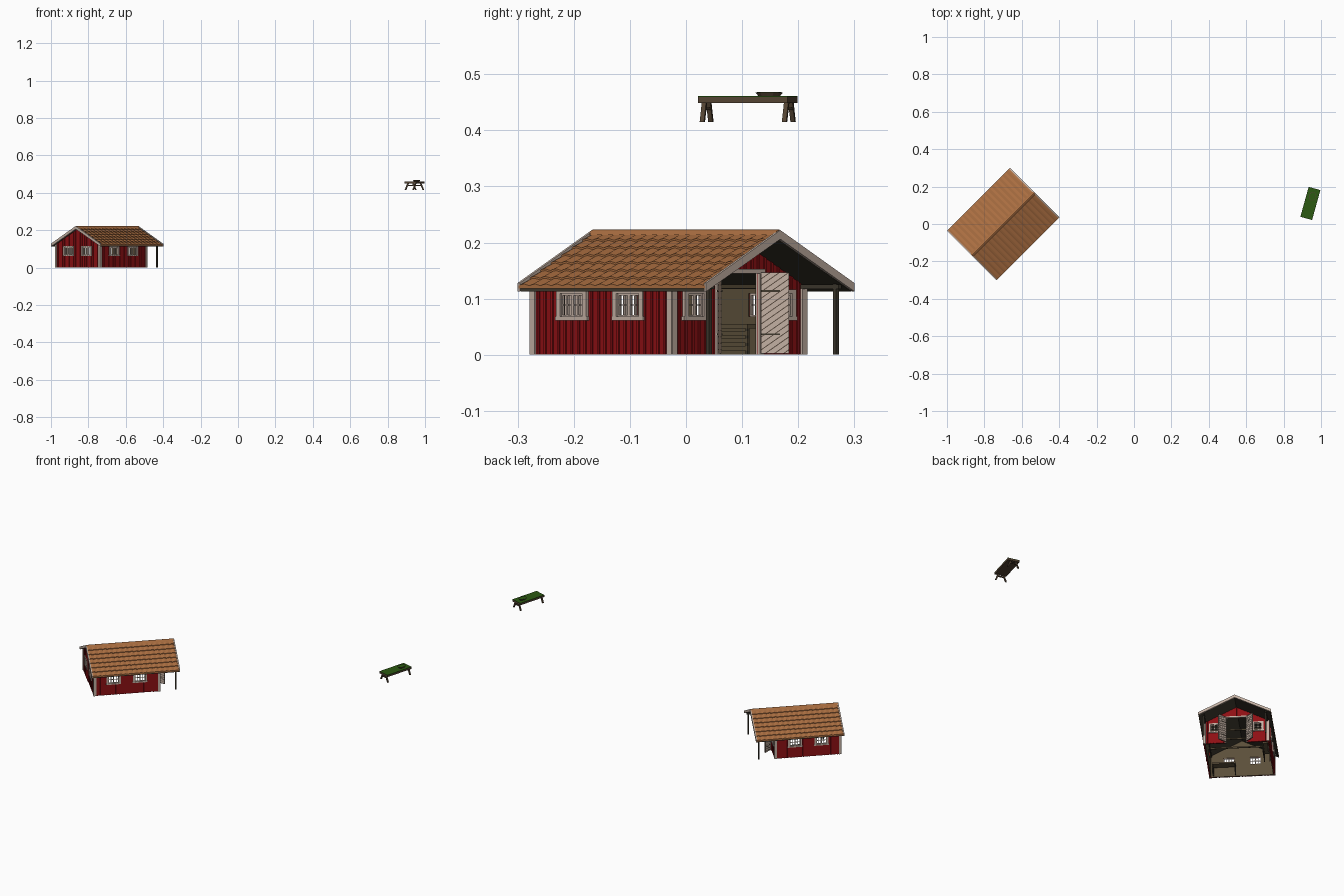
import bpy, bmesh, math
from mathutils import Matrix, Vector

if "Cube" in bpy.data.objects:
    bpy.data.objects.remove(bpy.data.objects["Cube"])

COL = {
    "tile_orange": (0.40, 0.155, 0.052), "wall_red": (0.27, 0.005, 0.007),
    "trim_beige": (0.55, 0.44, 0.37), "lining_brown": (0.105, 0.078, 0.042),
    "dark_wood": (0.05, 0.042, 0.028), "table_wood": (0.085, 0.055, 0.032),
    "table_green": (0.025, 0.10, 0.006), "seam_dark": (0.10, 0.07, 0.05),
}
MATS = {}
for n, c in COL.items():
    MATS[n] = bpy.data.materials.new(n)
    MATS[n].diffuse_color = (*c, 1)

T = lambda x, y, z=0: Matrix.Translation((x, y, z))
R = lambda deg: Matrix.Rotation(math.radians(deg), 4, 'Z')
PARTS = {}


def part(name, mat):
    if name not in PARTS:
        PARTS[name] = (bmesh.new(), mat)
    return PARTS[name][0]


def prism(name, mat, M, prof, y0, y1):
    """Extrude an (x, z) profile from y0 to y1 in the frame M."""
    bm = part(name, mat)
    a = [bm.verts.new(M @ Vector((x, y0, z))) for x, z in prof]
    b = [bm.verts.new(M @ Vector((x, y1, z))) for x, z in prof]
    bm.faces.new(a)
    bm.faces.new(b[::-1])
    for i in range(len(a)):
        j = (i + 1) % len(a)
        bm.faces.new((a[j], a[i], b[i], b[j]))


def box(name, mat, M, x0, x1, y0, y1, z0, z1):
    prism(name, mat, M, [(x0, z0), (x1, z0), (x1, z1), (x0, z1)], y0, y1)


def clip(poly, h):
    """Keep the part of an (x, z) polygon with 0 <= z <= h."""
    for lim, s in ((0, 1), (h, -1)):
        out = []
        for p, q in zip(poly, poly[1:] + poly[:1]):
            dp, dq = s * (p[1] - lim), s * (q[1] - lim)
            if dp >= 0:
                out.append(p)
            if dp * dq < 0:
                t = dp / (dp - dq)
                out.append((p[0] + t * (q[0] - p[0]), p[1] + t * (q[1] - p[1])))
        poly = out
    return poly


# House frame: ridge runs along local x, porch at +x
H = T(-0.70, 0) @ R(45)
A, B, C = 0.22, 0.166, 0.131        # back gable, half width, porch gable
RL, RW, SL = 0.235, 0.185, 0.51     # roof half length, half width, slope
WZ0, WZ1 = 0.068, 0.109             # window hole heights


def wall(M, s0, s1, top, wins, door=None):
    """Board-and-batten wall, outside towards -y, with real openings."""
    holes = [(c - w / 2, c + w / 2, WZ0, WZ1) for c, w in wins]
    if door:
        holes.append((-door, door, 0, 0.147))
    n = round((s1 - s0) / 0.0165)
    grid = [s0 + (s1 - s0) * i / n for i in range(n + 1)]
    cuts = sorted(set(grid + [0.0] + [e for h in holes for e in h[:2]]))

    def spans(a, b):
        for h in holes:
            if b > h[0] + 1e-6 and a < h[1] - 1e-6:
                return [(0, h[2]), (h[3], None)] if h[2] else [(h[3], None)]
        return [(0, None)]

    def column(name, mat, a, b, y0, y1):
        for z0, z1 in spans(a, b):
            prism(name, mat, M, [(a, z0), (b, z0), (b, z1 or top(b)), (a, z1 or top(a))], y0, y1)

    for a, b in zip(cuts, cuts[1:]):
        if b - a > 1e-6:
            column("wall_boards", "wall_red", a, b, -0.001, 0.003)
            column("wall_lining", "lining_brown", a, b, 0.003, 0.006)
    for g in grid[1:-1]:
        column("wall_battens", "wall_red", g - 0.0025, g + 0.0025, -0.0035, -0.001)
    # corner boards
    for s, d in ((s0, 1), (s1, -1)):
        a, b = sorted((s - d * 0.004, s + d * 0.009))
        box("corner_boards", "trim_beige", M, a, b, -0.005, 0.001, 0, min(top(s), 0.124))
    # window casings, sills and glazing bars
    for c, w in wins:
        a, b, k = c - w / 2, c + w / 2, 0.010
        for x0, x1, z0, z1 in ((a - k, a, WZ0, WZ1), (b, b + k, WZ0, WZ1),
                               (a - k, b + k, WZ1, WZ1 + 0.007), (a - k - 0.002, b + k + 0.002, WZ0 - 0.007, WZ0)):
            box("window_casing", "trim_beige", M, x0, x1, -0.007, 0.001, z0, z1)
        bars = [(a, a + 0.003, WZ0, WZ1), (b - 0.003, b, WZ0, WZ1), (c - 0.003, c + 0.003, WZ0, WZ1),
                (a, b, 0.0875, 0.0895), (a, b, WZ0, WZ0 + 0.003), (a, b, WZ1 - 0.003, WZ1)]
        if w > 0.05:
            bars += [(c + d * w / 4 - 0.001, c + d * w / 4 + 0.001, WZ0, WZ1) for d in (-1, 1)]
        for x0, x1, z0, z1 in bars:
            box("window_bars", "trim_beige", M, x0, x1, -0.003, 0.002, z0, z1)


flat = lambda s: 0.124
gable = lambda s: 0.208 - SL * abs(s)
side = (-0.117, 0.025)
wall(H @ T(0, -B), -A, C, flat, [(u, 0.056) for u in side])
wall(H @ T(0, B) @ R(180), -C, A, flat, [(-u, 0.056) for u in side])
wall(H @ T(-A, 0) @ R(-90), -B, B, gable, [(-0.068, 0.056), (0.068, 0.056)])
G = H @ T(C, 0) @ R(90)
wall(G, -B, B, gable, [(-0.112, 0.038), (0.112, 0.038)], door=0.05)

# Door frame
for s in (-1, 1):
    a, b = sorted((s * 0.05, s * 0.059))
    box("door_frame", "trim_beige", G, a, b, -0.006, 0.004, 0, 0.147)
box("door_frame", "trim_beige", G, -0.062, 0.062, -0.007, 0.004, 0.145, 0.153)

# Double doors standing open, with diagonal planks on both faces
DW, DH = 0.05, 0.145
for s in (-1, 1):
    M = H @ T(C + 0.006, s * 0.052, 0.002) @ R(45 * s)
    box("door_leaf", "seam_dark", M, 0, DW, -0.002, 0.002, 0, DH)
    q = -0.05
    while q < DH:
        p = clip([(0, q), (DW, q + 0.7 * DW), (DW, q + 0.7 * DW + 0.0095), (0, q + 0.0095)], DH)
        if len(p) > 2:
            for y0, y1 in ((-0.0035, -0.002), (0.002, 0.0035)):
                prism("door_planks", "trim_beige", M, p, y0, y1)
        q += 0.0115
    for z in (0.033, 0.11):
        box("door_hinges", "dark_wood", M, 0, 0.034, -0.0045, 0.0045, z, z + 0.003)

# Roof deck, tiles and ridge
for s in (-1, 1):
    M = H @ (R(90) if s > 0 else R(-90))           # x runs down the slope
    prism("roof_deck", "dark_wood", M, [(0, 0.214), (RW, 0.214 - SL * RW),
          (RW, 0.207 - SL * RW), (0, 0.207)], -RL + 0.003, RL - 0.003)
    bm = part("roof_tiles", "tile_orange")
    rows, cols, wave = 7, 17, (0.0, 0.0022, 0.003, 0.0015)
    n = cols * len(wave)
    for r in range(rows):
        p0, p1 = RW * r / rows, RW * (r + 1) / rows + 0.002
        lines = []
        for p, lift in ((p0, 0.001), (p1, 0.0045), (p1, -0.001)):
            lines.append([bm.verts.new(M @ Vector((p, -RL + 2 * RL * i / n,
                          0.214 - SL * p + lift + (wave[i % 4] if lift > 0 else 0)))) for i in range(n + 1)])
        for u, w in zip(lines, lines[1:]):
            for i in range(n):
                bm.faces.new((u[i], w[i], w[i + 1], u[i + 1]))
    # bargeboards at both gable ends
    for y0 in (-RL - 0.003, RL - 0.003):
        prism("bargeboards", "trim_beige", M, [(0, 0.222), (RW + 0.002, 0.222 - SL * RW),
              (RW + 0.002, 0.207 - SL * RW), (0, 0.206)], y0, y0 + 0.006)
prism("ridge_cap", "tile_orange", H @ R(90), [(-0.012, 0.213), (0, 0.217), (0.012, 0.213),
      (0.006, 0.2205), (0, 0.223), (-0.006, 0.2205)], -RL, RL)

# Porch posts, eave beams, roof tie beams
for s in (-1, 1):
    y = s * 0.16
    box("porch_posts", "dark_wood", H, 0.2145, 0.2215, y - 0.0035, y + 0.0035, 0, 0.126)
    box("eave_beams", "dark_wood", H, -A, 0.228, y - 0.004, y + 0.004, 0.117, 0.125)
for x in (-0.13, -0.04, 0.05):
    box("tie_beams", "lining_brown", H, x - 0.003, x + 0.003, -B, B, 0.118, 0.125)

# Slatted benches inside
for x0, x1, y0, y1 in ((-0.08, 0.03, 0.125, 0.158), (-0.20, -0.16, -0.15, -0.03)):
    for z in (0.008, 0.021, 0.034, 0.047):
        box("bench_slats", "lining_brown", H, x0, x1, y0, y1 if z > 0.04 else y0 + 0.004, z, z + 0.008)
    for x in (x0, x1 - 0.005):
        for y in (y0, y1 - 0.005):
            box("bench_legs", "dark_wood", H, x, x + 0.005, y, y + 0.005, 0, 0.048)

# Trestle table, long axis along its local y
TB = T(0.943, 0.11) @ R(-15.5)
TL, TW = 0.083, 0.0325
box("table_top", "table_wood", TB, -TW, TW, -TL, TL, 0.449, 0.459)
box("table_cover", "table_green", TB, -TW, TW, -TL, TL, 0.459, 0.461)
for y in (-0.076, 0.076):
    for s in (-1, 1):
        prism("table_legs", "table_wood", TB, [(s * 0.032, 0.415), (s * 0.025, 0.415),
              (s * 0.010, 0.45), (s * 0.018, 0.45)], y - 0.004, y + 0.004)
    box("table_braces", "table_wood", TB, -0.02, 0.02, y - 0.003, y + 0.003, 0.436, 0.441)

# Flared oval dish on the table
for name, mat, r0, r1, z0, z1 in (("dish", "table_wood", 0.8, 1.0, 0.461, 0.467),
                                  ("dish_filling", "table_green", 0.88, 0.9, 0.466, 0.468)):
    bmesh.ops.create_cone(part(name, mat), cap_ends=True, segments=12, radius1=r0, radius2=r1, depth=z1 - z0,
                          matrix=TB @ T(0.001, 0.04, (z0 + z1) / 2) @ Matrix.Diagonal((0.019, 0.025, 1, 1)))

# Turn every collected part into an object
for name, (bm, mat) in PARTS.items():
    if name != "roof_tiles":
        bmesh.ops.recalc_face_normals(bm, faces=bm.faces)
    else:
        for f in bm.faces:
            f.normal_update()
            if f.normal.z < -0.01:
                f.normal_flip()
    me = bpy.data.meshes.new(name)
    bm.to_mesh(me)
    bm.free()
    me.materials.append(MATS[mat])
    bpy.context.collection.objects.link(bpy.data.objects.new(name, me))

for m in bpy.data.materials:
    if m.users and not m.is_grease_pencil:
        m.use_nodes = True
        m.node_tree.nodes["Principled BSDF"].inputs["Base Color"].default_value = m.diffuse_color
